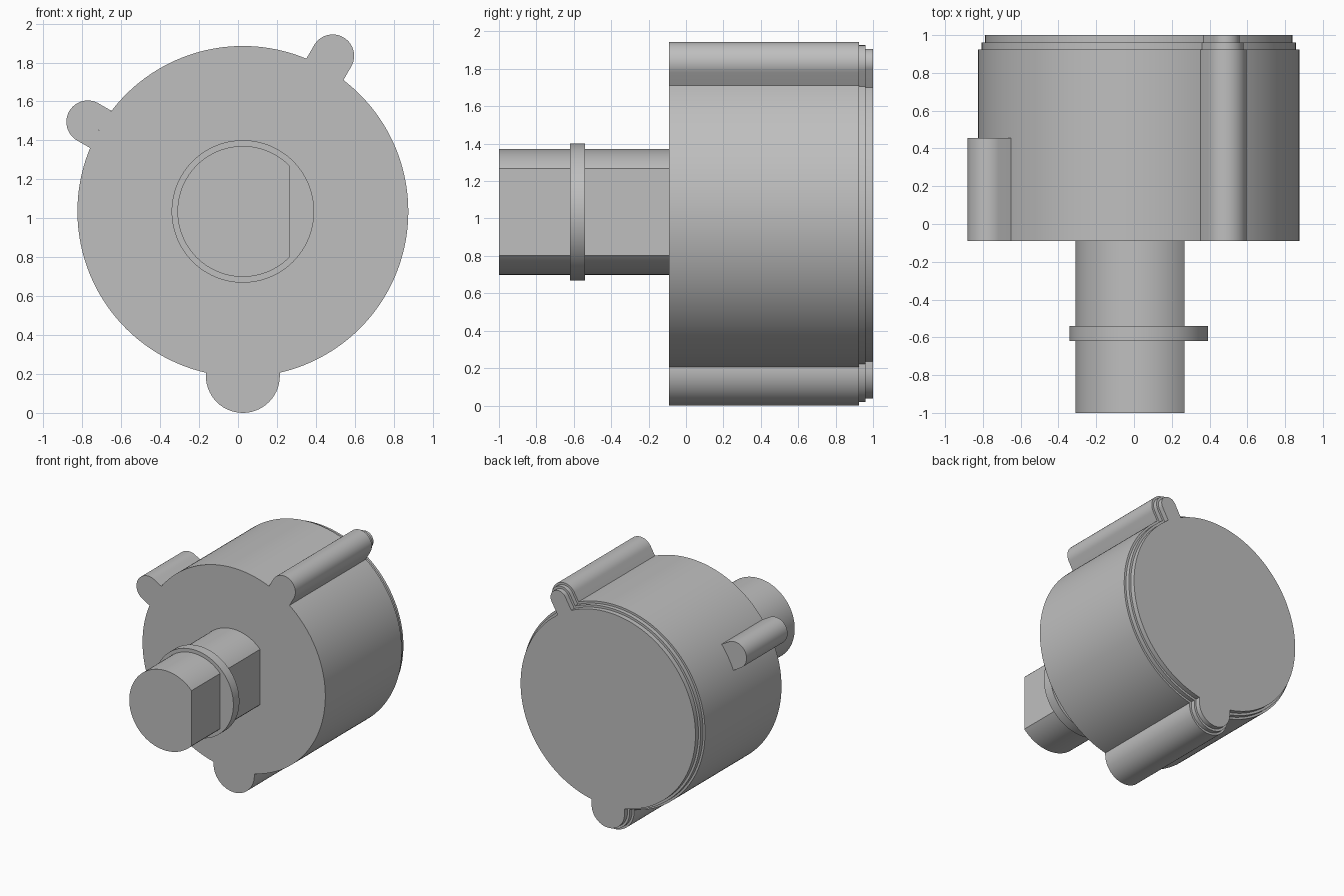
import bpy
import bmesh
from math import sin, cos, asin, acos, pi, radians

if "Cube" in bpy.data.objects:
    bpy.data.objects.remove(bpy.data.objects["Cube"], do_unlink=True)

AXIS = (0.025, 0, 1.035)   # shaft axis, running along y
BODY_R = 0.85
# Lugs: (angle, distance of rounded tip centre, half width)
TOP_LUG = (radians(60), 0.923, 0.11)
LEFT_LUG = (radians(150), 0.92, 0.11)
BOTTOM_LUG = (radians(-90), 0.845, 0.19)

grey = bpy.data.materials.new("plain grey")
grey.use_nodes = True
grey.diffuse_color = (0.52, 0.52, 0.52, 1)
grey.node_tree.nodes["Principled BSDF"].inputs["Base Color"].default_value = (0.52, 0.52, 0.52, 1)


def arc(radius, start, end, steps, centre=(0, 0)):
    return [(centre[0] + radius * cos(start + (end - start) * i / steps),
             centre[1] + radius * sin(start + (end - start) * i / steps))
            for i in range(steps + 1)]


def lug_tip(lug, inset=0):
    """Rounded end of a lug as a half circle."""
    angle, dist, r = lug
    centre = (dist * cos(angle), dist * sin(angle))
    return arc(r - inset, angle - pi / 2, angle + pi / 2, 28, centre)


def half_angle(lug, inset=0):
    return asin((lug[2] - inset) / (BODY_R - inset))


def body_outline(inset):
    """Round housing outline joined with its two full-length lugs."""
    lugs = [BOTTOM_LUG, TOP_LUG]
    points = []
    for i, lug in enumerate(lugs):
        following = lugs[(i + 1) % 2]
        start = lug[0] + half_angle(lug, inset)
        end = following[0] - half_angle(following, inset) + (2 * pi if i else 0)
        points += lug_tip(lug, inset)
        points += arc(BODY_R - inset, start, end, 90)
    return points


def loft(name, sections):
    """Join outlines of equal point count, each (y, points), and cap the ends."""
    bm = bmesh.new()
    rings = [[bm.verts.new((x, y, z)) for x, z in pts] for y, pts in sections]
    count = len(rings[0])
    for a, b in zip(rings, rings[1:]):
        for i in range(count):
            j = (i + 1) % count
            bm.faces.new((a[i], a[j], b[j], b[i]))
    bm.faces.new(rings[0])
    bm.faces.new(rings[-1])
    bmesh.ops.recalc_face_normals(bm, faces=bm.faces)
    mesh = bpy.data.meshes.new(name)
    bm.to_mesh(mesh)
    bm.free()
    mesh.materials.append(grey)
    obj = bpy.data.objects.new(name, mesh)
    obj.location = AXIS
    bpy.context.collection.objects.link(obj)
    bpy.ops.object.select_all(action='DESELECT')
    obj.select_set(True)
    bpy.context.view_layer.objects.active = obj
    bpy.ops.object.shade_smooth_by_angle(angle=radians(30))
    return obj


# Housing with two stepped rims at the back
steps = [(-0.09, 0), (0.925, 0), (0.925, 0.018), (0.96, 0.018), (0.96, 0.037), (1, 0.037)]
loft("housing", [(y, body_outline(inset)) for y, inset in steps])

# Short left lug, its inner side following the housing
spread = half_angle(LEFT_LUG)
short_lug = lug_tip(LEFT_LUG) + arc(BODY_R, LEFT_LUG[0] + spread, LEFT_LUG[0] - spread, 12)
loft("short_lug", [(-0.09, short_lug), (0.455, short_lug)])

# Shaft with one flat side towards +x
flat = acos(0.243 / 0.336)
shaft = arc(0.336, flat, 2 * pi - flat, 96)
loft("shaft", [(-1, shaft), (-0.085, shaft)])

# Round collar on the shaft
collar = arc(0.366, 0, 2 * pi, 120)[:-1]
loft("collar", [(-0.62, collar), (-0.54, collar)])
